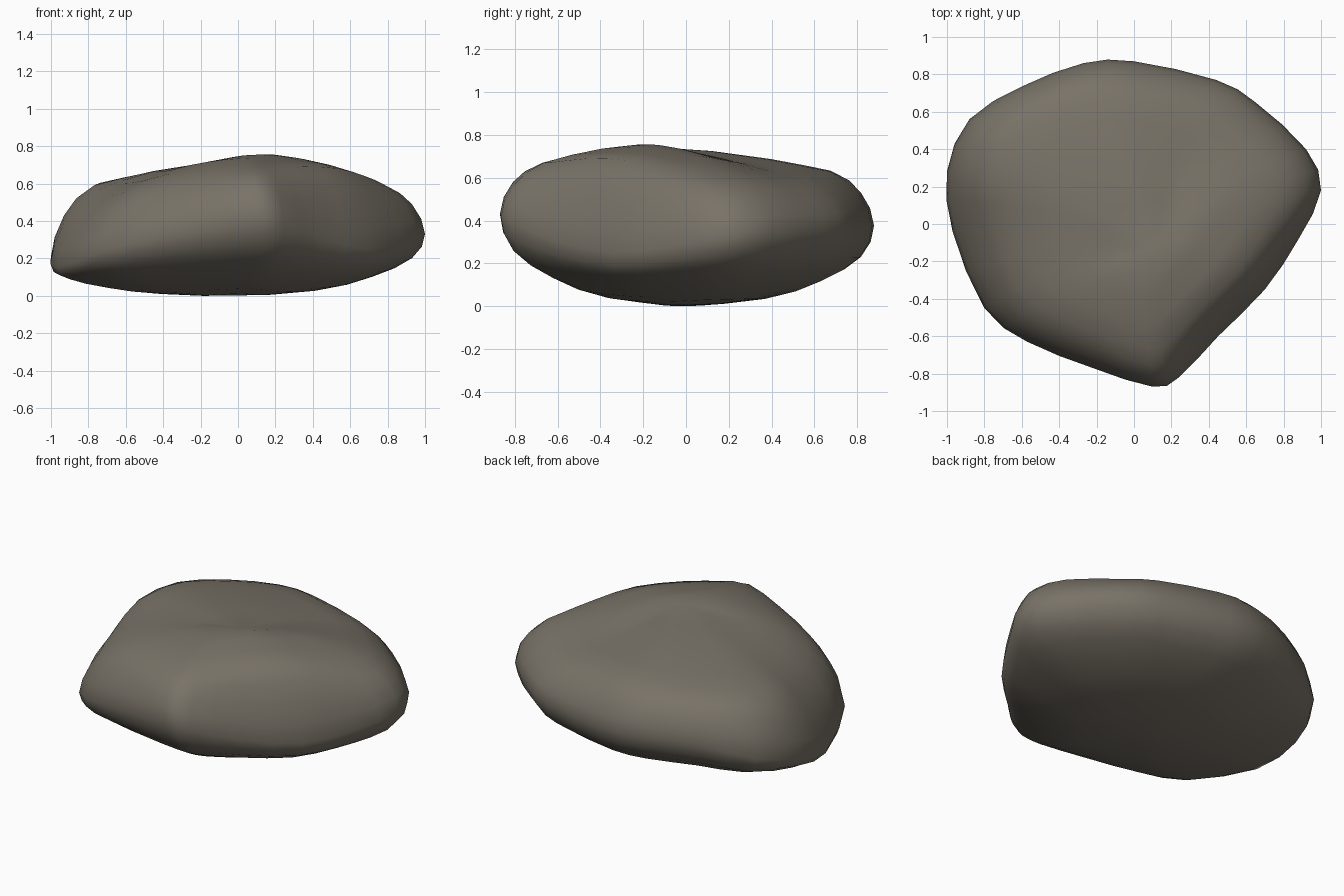
import bpy
import bmesh
from mathutils import Vector

cube = bpy.data.objects.get("Cube")
if cube:
    bpy.data.objects.remove(cube, do_unlink=True)

# Stations around the boulder: rim x, y, z, then heights of the three rings above
stations = [
    (1, .18, .34, .5, .61, .71), (.92, .4, .36, .5, .61, .69),
    (.65, .65, .38, .5, .6, .66), (.44, .77, .38, .51, .61, .66),
    (0, .87, .38, .53, .64, .69), (-.27, .86, .39, .55, .64, .69),
    (-.6, .735, .37, .55, .63, .68), (-.88, .56, .29, .51, .62, .67),
    (-1, .28, .22, .44, .6, .67), (-.97, -.04, .16, .36, .54, .67),
    (-.8, -.45, .22, .4, .56, .68), (-.57, -.63, .3, .47, .61, .71),
    (-.22, -.77, .38, .54, .66, .74), (.1, -.87, .44, .59, .68, .75),
    (.24, -.82, .4, .55, .68, .75), (.45, -.6, .31, .51, .7, .755),
    (.7, -.35, .26, .5, .69, .75), (.88, -.08, .29, .5, .65, .73),
]
CROWN = Vector((.12, -.12, .785))
BASE = Vector((0, 0, 0))
UPPER = (.93, .77, .45)                                # ring scale above the rim
LOWER = ((.93, .62), (.72, .33), (.42, .1))            # ring scale and share of rim height


def spline(points, steps, closed):
    """Resample points with a Catmull-Rom curve."""
    n = len(points)
    def pick(i):
        return points[i % n] if closed else points[max(0, min(n - 1, i))]
    result = []
    for i in range(n if closed else n - 1):
        a, b, c, d = (pick(i + k) for k in (-1, 0, 1, 2))
        for s in range(steps):
            t = s / steps
            result.append(b + (c - a) * t / 2
                          + (a * 2 - b * 5 + c * 4 - d) * t ** 2 / 2
                          + (b * 3 - a - c * 3 + d) * t ** 3 / 2)
    return result if closed else result + [points[-1]]


def meridian(station):
    """Profile from the crown, over the rim, to the underside."""
    x, y, z, *heights = station
    upper = [Vector((x * f, y * f, h)) for f, h in zip(UPPER, heights)]
    lower = [Vector((x * f, y * f, z * g)) for f, g in LOWER]
    return spline([CROWN, *reversed(upper), Vector((x, y, z)), *lower, BASE], 2, False)


# Smooth each profile, then smooth each ring around the stone
profiles = [meridian(s) for s in stations]
rings = [spline(list(ring), 2, True) for ring in list(zip(*profiles))[1:-1]]

bm = bmesh.new()
crown, bottom = bm.verts.new(CROWN), bm.verts.new(BASE)
loops = [[bm.verts.new(p) for p in ring] for ring in rings]
count = len(loops[0])
for i in range(count):
    j = (i + 1) % count
    bm.faces.new((crown, loops[0][i], loops[0][j]))
    bm.faces.new((bottom, loops[-1][j], loops[-1][i]))
    for a, b in zip(loops, loops[1:]):
        bm.faces.new((a[i], b[i], b[j], a[j]))
# Soften the crown and underside where the profiles meet
flat = [crown, bottom] + [v for k in (0, 1, 2, -1, -2) for v in loops[k]]
for _ in range(3):
    bmesh.ops.smooth_vert(bm, verts=flat, factor=.5,
                          use_axis_x=False, use_axis_y=False, use_axis_z=True)
lowest = min(v.co.z for v in bm.verts)
bmesh.ops.translate(bm, verts=bm.verts, vec=(0, 0, -lowest))
bmesh.ops.recalc_face_normals(bm, faces=bm.faces)

mesh = bpy.data.meshes.new("boulder")
bm.to_mesh(mesh)
bm.free()
boulder = bpy.data.objects.new("boulder", mesh)
bpy.context.collection.objects.link(boulder)
for face in mesh.polygons:
    face.use_smooth = True

# Warm grey stone
stone = bpy.data.materials.new("stone")
stone.use_nodes = True
color = (.19, .17, .137, 1)
stone.diffuse_color = color
shader = stone.node_tree.nodes["Principled BSDF"]
shader.inputs["Base Color"].default_value = color
shader.inputs["Roughness"].default_value = .9
mesh.materials.append(stone)
